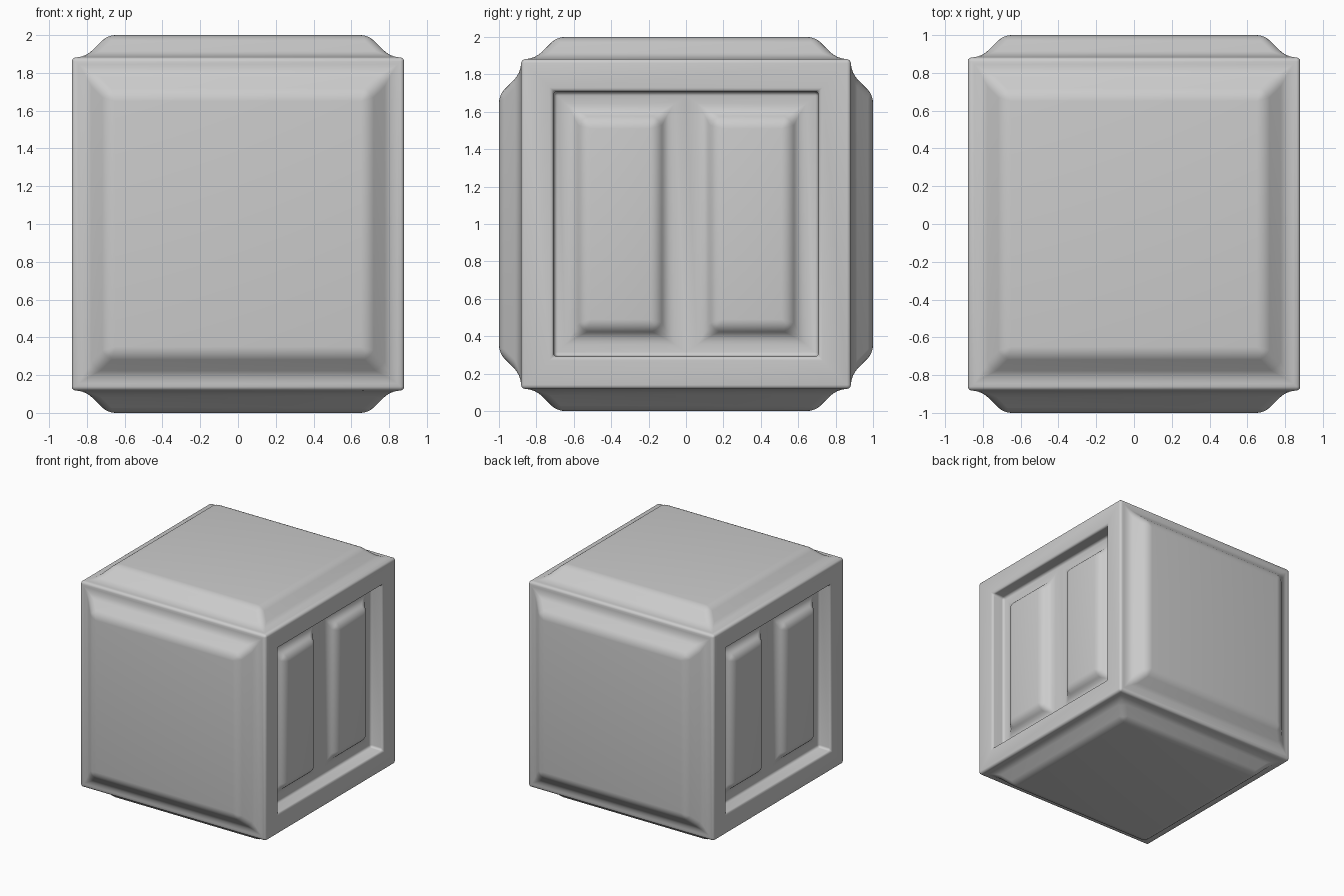
import bpy, bmesh
from mathutils import Matrix

if "Cube" in bpy.data.objects:
    bpy.data.objects.remove(bpy.data.objects["Cube"])

bm = bmesh.new()
bmesh.ops.create_cube(bm, size=1.76, matrix=Matrix.Translation((0, 0, 1)))
soft = set()  # vertices of the raised panels


def inset(face, thickness, depth=0.0):
    bm.normal_update()
    bmesh.ops.inset_individual(bm, faces=[face], thickness=thickness,
                               depth=depth, use_even_offset=True)


def raised_panel(face, margin, lip, slope, height):
    inset(face, margin, lip)
    soft.update(face.verts)
    inset(face, slope, height)
    soft.update(face.verts)


bm.normal_update()
sides = [f for f in bm.faces if abs(f.normal.x) > 0.5]
others = [f for f in bm.faces if abs(f.normal.x) <= 0.5]

# Raised panels on front, back, top and bottom
for f in others:
    raised_panel(f, 0.075, 0.007, 0.115, 0.113)

# Recessed frames on both sides, each holding two raised panels
for f in sides:
    inset(f, 0.17)
    inset(f, 0.005, -0.115)
    geom = [f] + list(f.edges) + list(f.verts)
    sx = 1 if f.calc_center_median().x > 0 else -1
    bmesh.ops.bisect_plane(bm, geom=geom, plane_co=(0, 0, 1), plane_no=(0, 1, 0))
    halves = [h for h in bm.faces
              if all(abs(v.co.x - sx * 0.765) < 1e-3 for v in h.verts)]
    for h in halves:
        raised_panel(h, 0.10, 0.0, 0.055, 0.075)

# Broad rounding on panels, tight rounding on frame edges
bm.normal_update()
sharp = [e for e in bm.edges if len(e.link_faces) == 2 and e.calc_face_angle() > 0.3]
soft_edges = [e for e in sharp if all(v in soft for v in e.verts)]
hard_edges = [e for e in sharp if not any(v in soft for v in e.verts)]
for edges, width in ((soft_edges, 0.04), (hard_edges, 0.02)):
    bmesh.ops.bevel(bm, geom=edges, offset=width, offset_type='OFFSET',
                    segments=4, profile=0.5, affect='EDGES', clamp_overlap=True)

mesh = bpy.data.meshes.new("panelled_block")
bm.to_mesh(mesh)
bm.free()
block = bpy.data.objects.new("panelled_block", mesh)
bpy.context.collection.objects.link(block)
bpy.context.view_layer.objects.active = block
block.select_set(True)
bpy.ops.object.shade_smooth_by_angle(angle=0.7)
